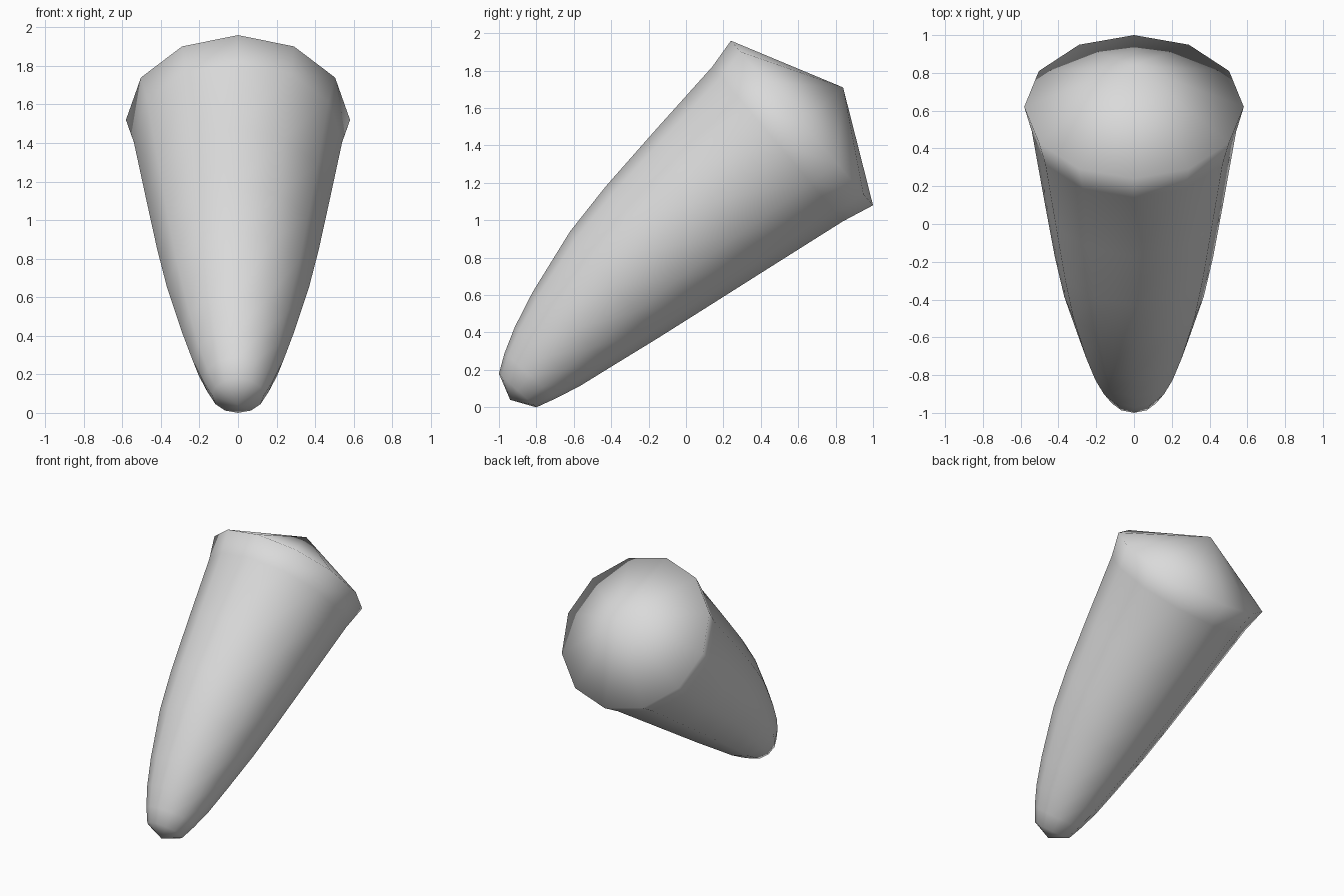
import bpy
import bmesh
import math
from mathutils import Vector

cube = bpy.data.objects.get("Cube")
if cube:
    bpy.data.objects.remove(cube, do_unlink=True)

SIDES = 12

# Side profile: upper and lower edge point (y, z) of each ring, tip to rim
RINGS = [
    ((-1.00, 0.18), (-0.80, 0.00)),
    ((-0.97, 0.29), (-0.695, 0.048)),
    ((-0.915, 0.43), (-0.565, 0.115)),
    ((-0.82, 0.616), (-0.395, 0.22)),
    ((-0.62, 0.94), (-0.15, 0.37)),
    ((-0.43, 1.18), (0.08, 0.515)),
    ((-0.17, 1.475), (0.42, 0.73)),
    ((0.14, 1.82), (0.84, 0.995)),
    ((0.24, 1.96), (1.00, 1.08)),
]
TIP = (0, -0.94, 0.04)
APEX = (0, 0.84, 1.71)


def add_ring(bm, upper, lower):
    """Circle whose diameter runs from the upper to the lower point."""
    top, low = Vector((0, *upper)), Vector((0, *lower))
    centre, arm = (top + low) / 2, (top - low) / 2
    side = Vector((arm.length, 0, 0))
    angles = [math.tau * i / SIDES for i in range(SIDES)]
    return [bm.verts.new(centre + arm * math.cos(a) + side * math.sin(a))
            for a in angles]


# Curved, tapering body with a flared rim
bm = bmesh.new()
rings = [add_ring(bm, *pair) for pair in RINGS]
tip, apex = bm.verts.new(TIP), bm.verts.new(APEX)
for i in range(SIDES):
    j = (i + 1) % SIDES
    for a, b in zip(rings, rings[1:]):
        bm.faces.new((a[i], a[j], b[j], b[i]))
    # Pointed caps at both ends
    bm.faces.new((tip, rings[0][j], rings[0][i]))
    bm.faces.new((apex, rings[-1][i], rings[-1][j]))
bmesh.ops.recalc_face_normals(bm, faces=bm.faces[:])
for face in bm.faces:
    face.smooth = True

mesh = bpy.data.meshes.new("tapered_body")
bm.to_mesh(mesh)
bm.free()
body = bpy.data.objects.new("tapered_body", mesh)
bpy.context.collection.objects.link(body)

# Plain grey finish
grey = bpy.data.materials.new("light_grey")
grey.use_nodes = True
colour = (0.7, 0.7, 0.7, 1)
grey.diffuse_color = colour
grey.node_tree.nodes["Principled BSDF"].inputs["Base Color"].default_value = colour
mesh.materials.append(grey)
